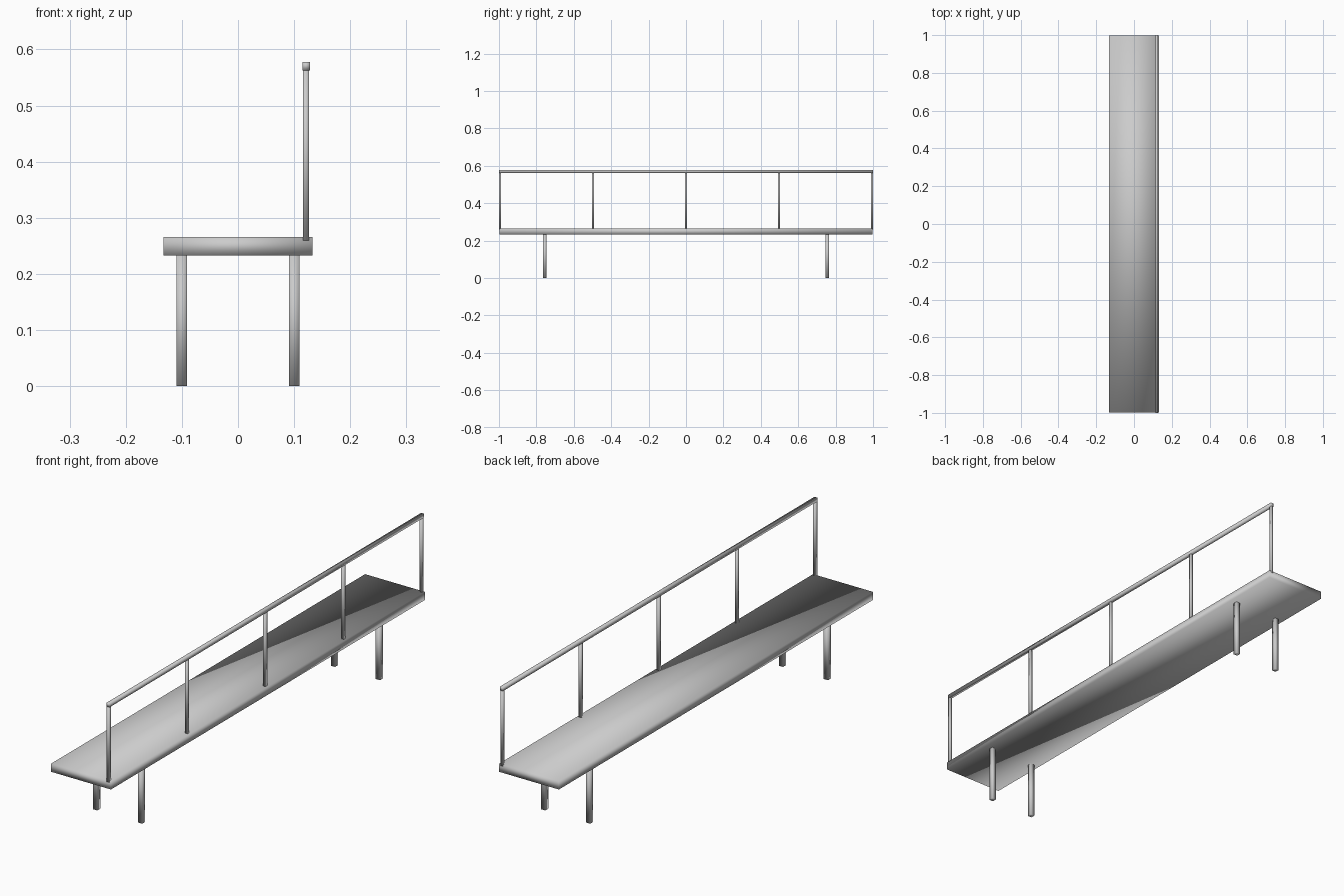
import bpy

if "Cube" in bpy.data.objects:
    bpy.data.objects.remove(bpy.data.objects["Cube"])


def box(name, lo, hi):
    """Softly shaded box between two opposite corners."""
    centre = [(a + b) / 2 for a, b in zip(lo, hi)]
    size = [b - a for a, b in zip(lo, hi)]
    bpy.ops.mesh.primitive_cube_add(size=1, location=centre)
    obj = bpy.context.object
    obj.name = name
    obj.scale = size
    bpy.ops.object.transform_apply(location=False, rotation=False, scale=True)
    bpy.ops.object.shade_smooth()
    return obj


# Long plank
box("seat_plank", (-0.133, -0.998, 0.233), (0.133, 0.998, 0.266))

# Four legs
for x, side in ((-0.1, "left"), (0.1, "right")):
    for y, end in ((-0.756, "front"), (0.756, "back")):
        box(f"{end}_{side}_leg", (x - 0.0095, y - 0.0095, 0),
            (x + 0.0095, y + 0.0095, 0.234))

# Rail posts along the right edge
for i in range(5):
    y = -0.994 + i * 0.497
    box(f"rail_post_{i + 1}", (0.1155, y - 0.0055, 0.26),
        (0.1265, y + 0.0055, 0.575))

# Top rail
box("top_rail", (0.115, -1.0, 0.563), (0.128, 1.0, 0.578))
